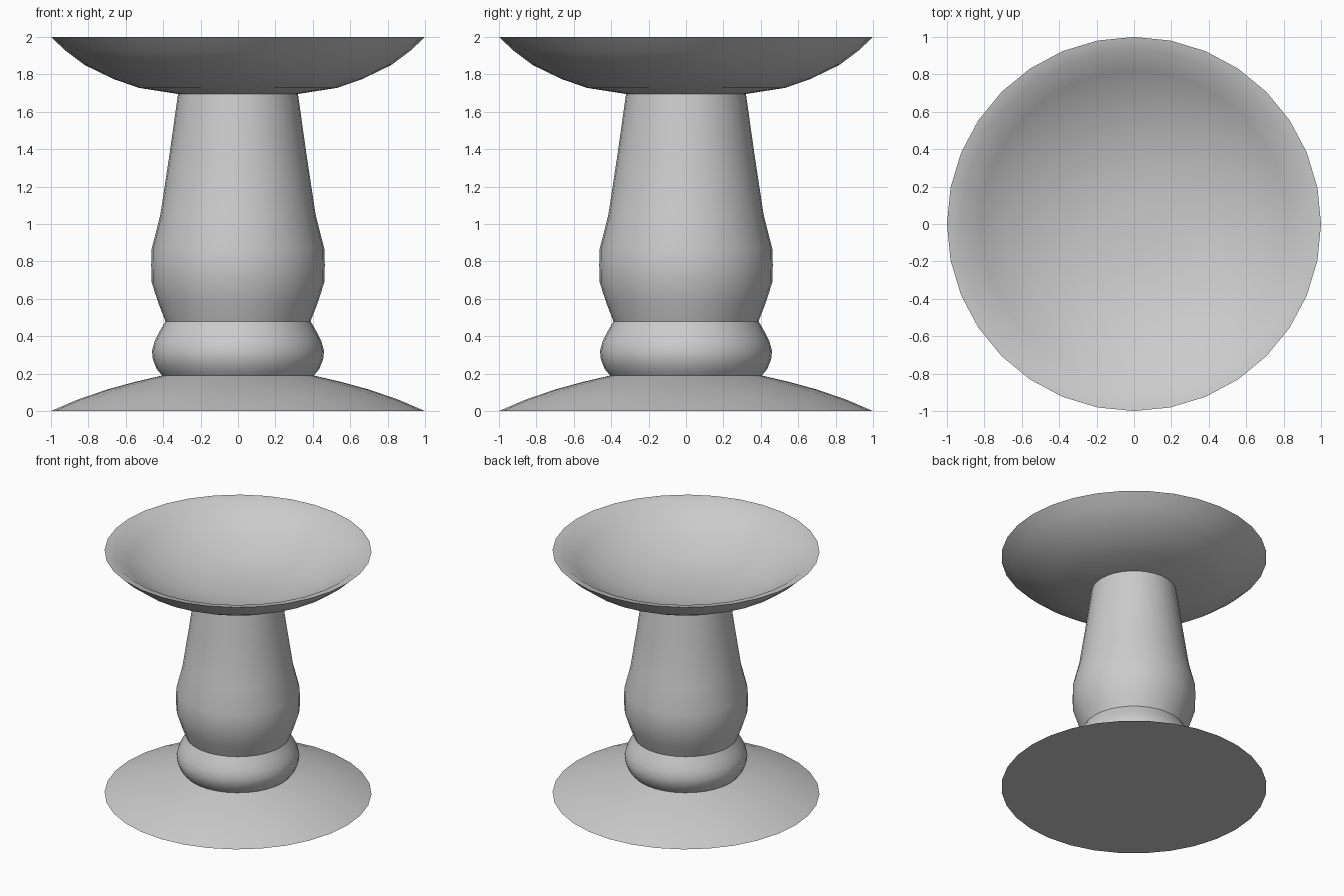
import bpy
import math

if "Cube" in bpy.data.objects:
    bpy.data.objects.remove(bpy.data.objects["Cube"])

SIDES = 32


def lathe(name, profile):
    """Revolve an (r, z) profile, listed from bottom outside to top, about z."""
    verts, rings, faces = [], [], []
    for r, z in profile:
        start = len(verts)
        if r == 0:
            verts.append((0, 0, z))
            rings.append([start] * SIDES)
        else:
            for j in range(SIDES):
                a = 2 * math.pi * j / SIDES
                verts.append((r * math.cos(a), r * math.sin(a), z))
            rings.append(list(range(start, start + SIDES)))
    for low, high in zip(rings, rings[1:]):
        for j in range(SIDES):
            k = (j + 1) % SIDES
            # dict.fromkeys merges the repeated pole vertex into a triangle
            faces.append(list(dict.fromkeys((low[j], low[k], high[k], high[j]))))
    mesh = bpy.data.meshes.new(name)
    mesh.from_pydata(verts, [], faces)
    mesh.update()
    obj = bpy.data.objects.new(name, mesh)
    bpy.context.collection.objects.link(obj)
    bpy.ops.object.select_all(action='DESELECT')
    obj.select_set(True)
    bpy.context.view_layer.objects.active = obj
    bpy.ops.object.shade_smooth_by_angle(angle=math.radians(38))
    return obj


# Domed foot with a flat underside
lathe("base", [(0, 0), (1, 0), (0.86, 0.06), (0.7, 0.115), (0.55, 0.156), (0.405, 0.19)])

# Rounded ring above the foot
lathe("collar", [(0.405, 0.19), (0.435, 0.225), (0.455, 0.275), (0.46, 0.32),
                 (0.447, 0.37), (0.425, 0.415), (0.388, 0.48)])

# Tapering baluster stem
lathe("stem", [(0.388, 0.48), (0.425, 0.575), (0.462, 0.69), (0.464, 0.78), (0.462, 0.865),
               (0.415, 1.05), (0.365, 1.38), (0.32, 1.70)])

# Shallow dish: underside, thin lip, hollow inside
lathe("bowl", [(0.32, 1.695), (0.53, 1.728), (0.665, 1.775), (0.82, 1.85), (0.92, 1.925), (1, 2),
               (0.93, 1.987), (0.82, 1.907), (0.66, 1.82), (0.48, 1.755),
               (0.3, 1.715), (0.15, 1.703), (0, 1.70)])
